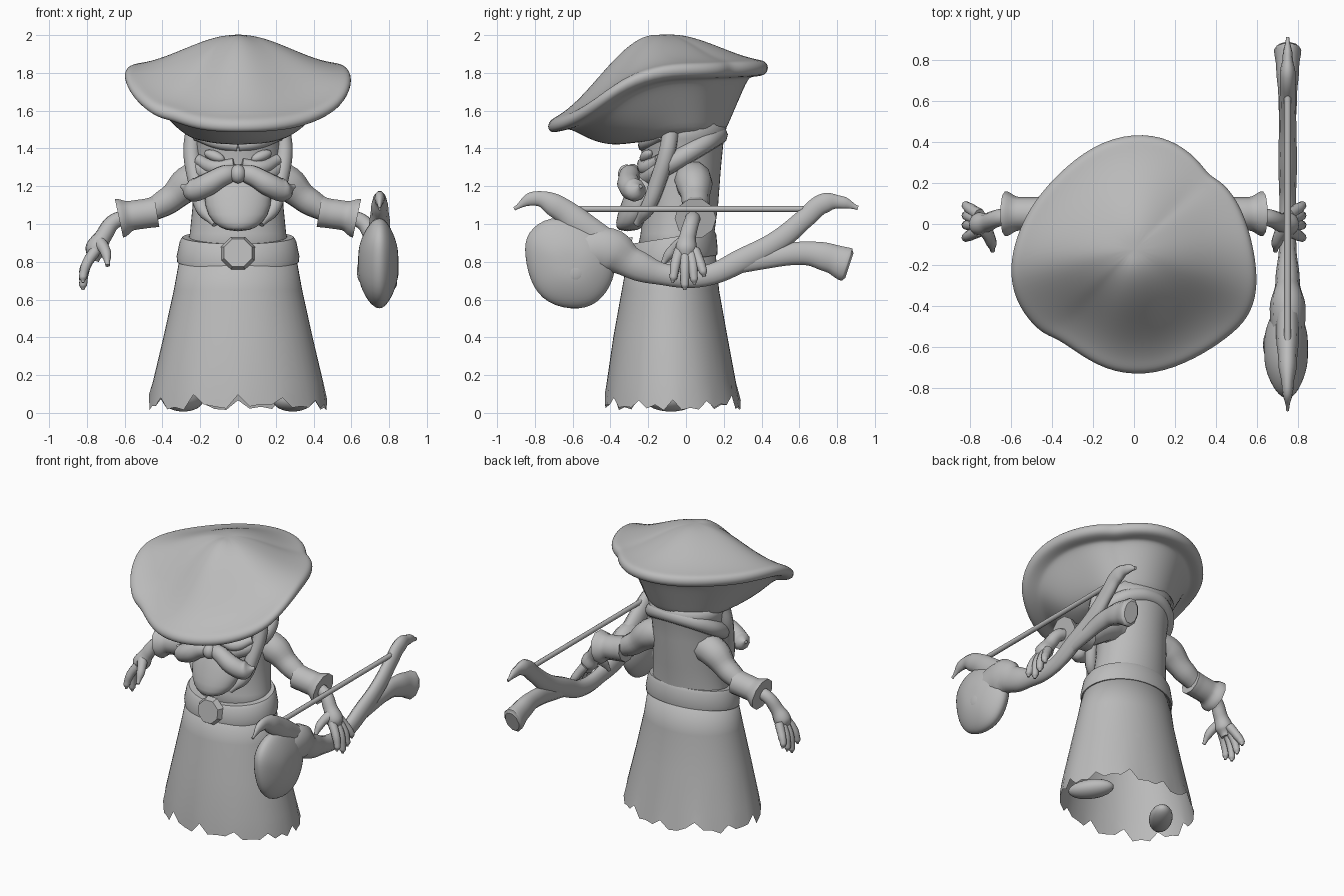
import bpy, bmesh, math, random
from mathutils import Vector, Euler

random.seed(4)
cube = bpy.data.objects.get("Cube")
if cube:
    bpy.data.objects.remove(cube)

grey = bpy.data.materials.new("plain_grey")
grey.use_nodes = True
grey.diffuse_color = (0.5, 0.5, 0.5, 1)
grey.node_tree.nodes["Principled BSDF"].inputs["Base Color"].default_value = (0.5, 0.5, 0.5, 1)


def add_mesh(name, bm, subsurf=0, smooth=True):
    bmesh.ops.recalc_face_normals(bm, faces=bm.faces)
    for f in bm.faces:
        f.smooth = smooth
    me = bpy.data.meshes.new(name)
    bm.to_mesh(me)
    bm.free()
    me.materials.append(grey)
    ob = bpy.data.objects.new(name, me)
    bpy.context.collection.objects.link(ob)
    if subsurf:
        mod = ob.modifiers.new("Smooth", 'SUBSURF')
        mod.levels = mod.render_levels = subsurf
    return ob


def shade_sharp(ob):
    bpy.ops.object.select_all(action='DESELECT')
    ob.select_set(True)
    bpy.context.view_layer.objects.active = ob
    bpy.ops.object.shade_smooth_by_angle(angle=math.radians(45))


def loft(name, rings, caps=(True, True), subsurf=0):
    """Skin a list of equally long point rings."""
    bm = bmesh.new()
    loops = [[bm.verts.new(p) for p in ring] for ring in rings]
    n = len(loops[0])
    for a, b in zip(loops, loops[1:]):
        for i in range(n):
            j = (i + 1) % n
            bm.faces.new((a[i], a[j], b[j], b[i]))
    for wanted, loop in zip(caps, (loops[0], loops[-1])):
        if wanted:
            bm.faces.new(loop)
    return add_mesh(name, bm, subsurf)


def oval(z, rx, front, back, n=48, tilt=0):
    """Horizontal oval from its half width and its front and back y."""
    cy, ry = (front + back) / 2, (back - front) / 2
    angles = [2 * math.pi * i / n for i in range(n)]
    return [Vector((rx * math.cos(a), cy + ry * math.sin(a), z + tilt * math.sin(a)))
            for a in angles]


def tube(name, pts, radii, closed=False, x=0, flat=1.0):
    """Smooth tube of varying radius; flat squashes it along x."""
    cu = bpy.data.curves.new(name, 'CURVE')
    cu.dimensions = '3D'
    cu.bevel_depth = 1
    cu.bevel_resolution = 3
    cu.use_fill_caps = True
    cu.resolution_u = 6
    sp = cu.splines.new('BEZIER')
    sp.bezier_points.add(len(pts) - 1)
    sp.use_cyclic_u = closed
    sp.radius_interpolation = 'EASE'
    for bp, p, r in zip(sp.bezier_points, pts, radii):
        bp.co, bp.radius = p, r
        bp.handle_left_type = bp.handle_right_type = 'AUTO'
    cu.materials.append(grey)
    ob = bpy.data.objects.new(name, cu)
    ob.location.x, ob.scale.x = x, flat
    bpy.context.collection.objects.link(ob)
    bpy.ops.object.select_all(action='DESELECT')
    ob.select_set(True)
    bpy.context.view_layer.objects.active = ob
    bpy.ops.object.convert(target='MESH')
    shade_sharp(ob)


def ball(name, loc, scale, rot=(0, 0, 0)):
    bm = bmesh.new()
    bmesh.ops.create_uvsphere(bm, u_segments=20, v_segments=12, radius=1)
    ob = add_mesh(name, bm)
    ob.location, ob.scale, ob.rotation_euler = loc, scale, Euler(rot)


# Robe skirt with a torn hem
hem = oval(0.05, 0.472, -0.43, 0.29)
for i, p in enumerate(hem):
    p.z = random.uniform(0.06, 0.1) if i % 4 == 0 else random.uniform(0.012, 0.05)
loft("robe_skirt", [hem, oval(0.16, 0.452, -0.42, 0.265), oval(0.4, 0.395, -0.385, 0.22),
                    oval(0.65, 0.34, -0.34, 0.175), oval(0.87, 0.30, -0.30, 0.155)],
     caps=(False, True))

# Torso and neck as one trunk
loft("torso", [oval(0.8, 0.29, -0.27, 0.15), oval(0.95, 0.255, -0.24, 0.15),
               oval(1.1, 0.24, -0.23, 0.17), oval(1.3, 0.235, -0.23, 0.185),
               oval(1.45, 0.25, -0.24, 0.20), oval(1.53, 0.28, -0.26, 0.22)])

# Belt, lower at the front, and buckle
shade_sharp(loft("belt", [oval(z, rx, f, b, tilt=0.035) for z, rx, f, b in (
    (0.805, 0.29, -0.28, 0.14), (0.80, 0.322, -0.315, 0.165), (0.83, 0.325, -0.318, 0.168),
    (0.91, 0.308, -0.305, 0.16), (0.93, 0.295, -0.29, 0.15), (0.93, 0.25, -0.25, 0.13))]))
bm = bmesh.new()
bmesh.ops.create_cone(bm, cap_ends=True, segments=8, radius1=0.098, radius2=0.08, depth=0.04)
bmesh.ops.rotate(bm, verts=bm.verts, matrix=Euler((0, 0, math.pi / 8)).to_matrix())
buckle = add_mesh("buckle", bm, smooth=False)
buckle.location = (0, -0.315, 0.845)
buckle.rotation_euler = (math.radians(82), 0, 0)

# Mushroom cap: outline, rim height rising from front to back, domed top, hollow underside
outline = [(0.58, -0.12), (0.52, 0.08), (0.43, 0.20), (0.36, 0.23), (0.31, 0.31), (0.18, 0.41),
           (0, 0.44), (-0.2, 0.38), (-0.38, 0.23), (-0.51, 0.07), (-0.58, -0.1), (-0.6, -0.25),
           (-0.56, -0.4), (-0.45, -0.53), (-0.37, -0.55), (-0.25, -0.64), (-0.1, -0.72),
           (0.1, -0.73), (0.3, -0.65), (0.45, -0.55), (0.55, -0.46), (0.6, -0.32)]
mid = Vector((0, -0.12, 0))


def rim_z(y):
    t = min(1, max(0, (y + 0.74) / 0.6))
    return 1.55 + 0.3 * t * t * (3 - 2 * t) + 0.03 * max(0, y)


def cap_ring(s, drop=0.0):
    ring = []
    for x, y in outline:
        p = mid + (Vector((x, y, 0)) - mid) * s * 1.01
        along = ((y - mid.y) / 0.6) ** 2
        f = (math.cos(math.pi * min(s, 1)) + 1) / 2
        f += 0.1 * along * max(0, math.sin(math.pi * s))
        p.z = rim_z(y) * (1 - f) + 2.005 * f - drop
        ring.append(p)
    return ring


def bowl_ring(t):
    ring = []
    for p in cap_ring(0.82, 0.1):
        a = math.atan2(p.y - mid.y, p.x)
        neck = Vector((0.25 * math.cos(a), -0.03 + 0.22 * math.sin(a), 1.44))
        q = p.lerp(neck, t)
        q.z -= 0.06 * math.sin(math.pi * t) * max(0, -math.sin(a))
        ring.append(q)
    return ring


cap = [cap_ring(s) for s in (0.1, 0.25, 0.42, 0.6, 0.76, 0.9, 0.98)]
cap += [cap_ring(1.015, 0.035), cap_ring(0.98, 0.08), cap_ring(0.85, 0.095)]
cap += [bowl_ring(t) for t in (0.03, 0.35, 0.7, 1.0)]
loft("mushroom_cap", cap, subsurf=2)

# Rolled collar, sloping down to the front
turn = [2 * math.pi * i / 12 for i in range(12)]
tube("collar", [(0.235 * math.sin(a), -0.02 + 0.19 * math.cos(a), 1.355 + 0.115 * math.cos(a))
                for a in turn], [0.052] * 12, closed=True)

# Beard and nose
loft("beard", [oval(0.96, 0.05, -0.36, -0.26, 16), oval(1.0, 0.14, -0.38, -0.2, 16),
               oval(1.1, 0.185, -0.35, -0.13, 16), oval(1.2, 0.18, -0.31, -0.13, 16),
               oval(1.28, 0.1, -0.27, -0.13, 16)], subsurf=1)
ball("nose", (0, -0.315, 1.265), (0.042, 0.045, 0.05))

# Parts on both sides
for side, s in (("left", 1), ("right", -1)):
    def limb(part, pts, radii):
        tube(side + "_" + part, [(s * x, y, z) for x, y, z in pts], radii)

    limb("moustache", [(0, -0.28, 1.28), (0.08, -0.3, 1.255), (0.17, -0.3, 1.205),
                       (0.24, -0.27, 1.18), (0.3, -0.24, 1.2)], [0.04, 0.055, 0.062, 0.062, 0.01])
    limb("brow", [(0, -0.22, 1.415), (0.1, -0.21, 1.43), (0.22, -0.13, 1.47)],
         [0.035, 0.035, 0.03])
    limb("cheek", [(0.02, -0.23, 1.32), (0.12, -0.21, 1.3), (0.21, -0.14, 1.34)],
         [0.03, 0.04, 0.03])
    limb("sideburn", [(0.235, -0.08, 1.49), (0.245, -0.1, 1.38), (0.22, -0.15, 1.22),
                      (0.19, -0.2, 1.09), (0.12, -0.26, 1.0)], [0.045, 0.045, 0.045, 0.04, 0.02])
    ball(side + "_eye", (s * 0.125, -0.21, 1.36), (0.06, 0.03, 0.028), (0, -s * 0.35, s * 0.4))
    limb("sleeve", [(0.16, 0.03, 1.24), (0.24, 0.04, 1.225), (0.36, 0.05, 1.13), (0.48, 0.05, 1.06)],
         [0.1, 0.1, 0.075, 0.06])
    limb("cuff", [(0.43, 0.05, 1.065), (0.49, 0.05, 1.055), (0.56, 0.05, 1.045), (0.63, 0.05, 1.03)],
         [0.085, 0.082, 0.082, 0.11])
    limb("hand", [(0.58, 0.04, 1.04), (0.66, 0.03, 1.01), (0.71, 0.01, 0.94),
                  (0.75, 0, 0.87), (0.77, 0, 0.81)], [0.04, 0.042, 0.045, 0.058, 0.035])
    for name, y, tip in (("first", -0.055, 0.69), ("middle", -0.005, 0.65),
                         ("ring", 0.035, 0.68), ("little", 0.075, 0.72)):
        limb(name + "_finger", [(0.755, y * 0.6, 0.86), (0.8, y, 0.79), (0.82, y * 1.2, tip + 0.03),
                                (0.82, y * 1.3, tip)], [0.03, 0.027, 0.022, 0.008])
    limb("thumb", [(0.73, -0.02, 0.9), (0.7, -0.08, 0.85), (0.69, -0.13, 0.78)],
         [0.035, 0.028, 0.012])
    ball(side + "_shoe", (s * 0.29, -0.08, 0.065), (0.075, 0.15, 0.058), (0, 0, s * 0.6))

# Branch bow held in the left hand
bow_x = 0.75


def branch(name, yz, radii, flat=0.7):
    tube(name, [(0, y, z) for y, z in yz], radii, x=bow_x, flat=flat)


branch("bow_limb", [(-0.7, 0.84), (-0.55, 0.85), (-0.41, 0.86), (-0.28, 0.79), (-0.1, 0.73),
                    (0.1, 0.725), (0.3, 0.81), (0.5, 0.92), (0.63, 1.03), (0.73, 1.11),
                    (0.82, 1.115), (0.91, 1.085)],
       [0.05, 0.12, 0.125, 0.085, 0.06, 0.058, 0.065, 0.06, 0.055, 0.055, 0.035, 0.012])
branch("bow_horn", [(-0.4, 0.88), (-0.55, 0.99), (-0.68, 1.09), (-0.8, 1.135), (-0.91, 1.08)],
       [0.08, 0.08, 0.065, 0.04, 0.01])
branch("bow_fork", [(0.25, 0.78), (0.45, 0.82), (0.62, 0.845), (0.76, 0.82), (0.85, 0.785),
                    (0.865, 0.78)], [0.05, 0.055, 0.065, 0.08, 0.095, 0.075])
branch("bow_string", [(-0.65, 1.08), (0.65, 1.08)], [0.017, 0.017], 1)

# Fungus bulb on the bow: a lens with a knobbly outline
lens = [(-0.84, 0.95), (-0.85, 0.84), (-0.81, 0.66), (-0.7, 0.565), (-0.52, 0.55), (-0.42, 0.64),
        (-0.37, 0.77), (-0.4, 0.93), (-0.55, 1.01), (-0.72, 1.04)]


def lens_ring(x, s):
    return [(bow_x + x, -0.61 + (y + 0.61) * s, 0.79 + (z - 0.79) * s) for y, z in lens]


loft("bow_bulb", [lens_ring(x, s) for x, s in (
    (-0.115, 0.2), (-0.105, 0.5), (-0.06, 0.9), (0, 1.1), (0.05, 0.9), (0.09, 0.5), (0.1, 0.2))],
    subsurf=2)
for side, x in (("inner", -0.1), ("outer", 0.08)):
    ball(side + "_bulb_wart", (bow_x + x, -0.59, 0.75), (0.02, 0.06, 0.06))
